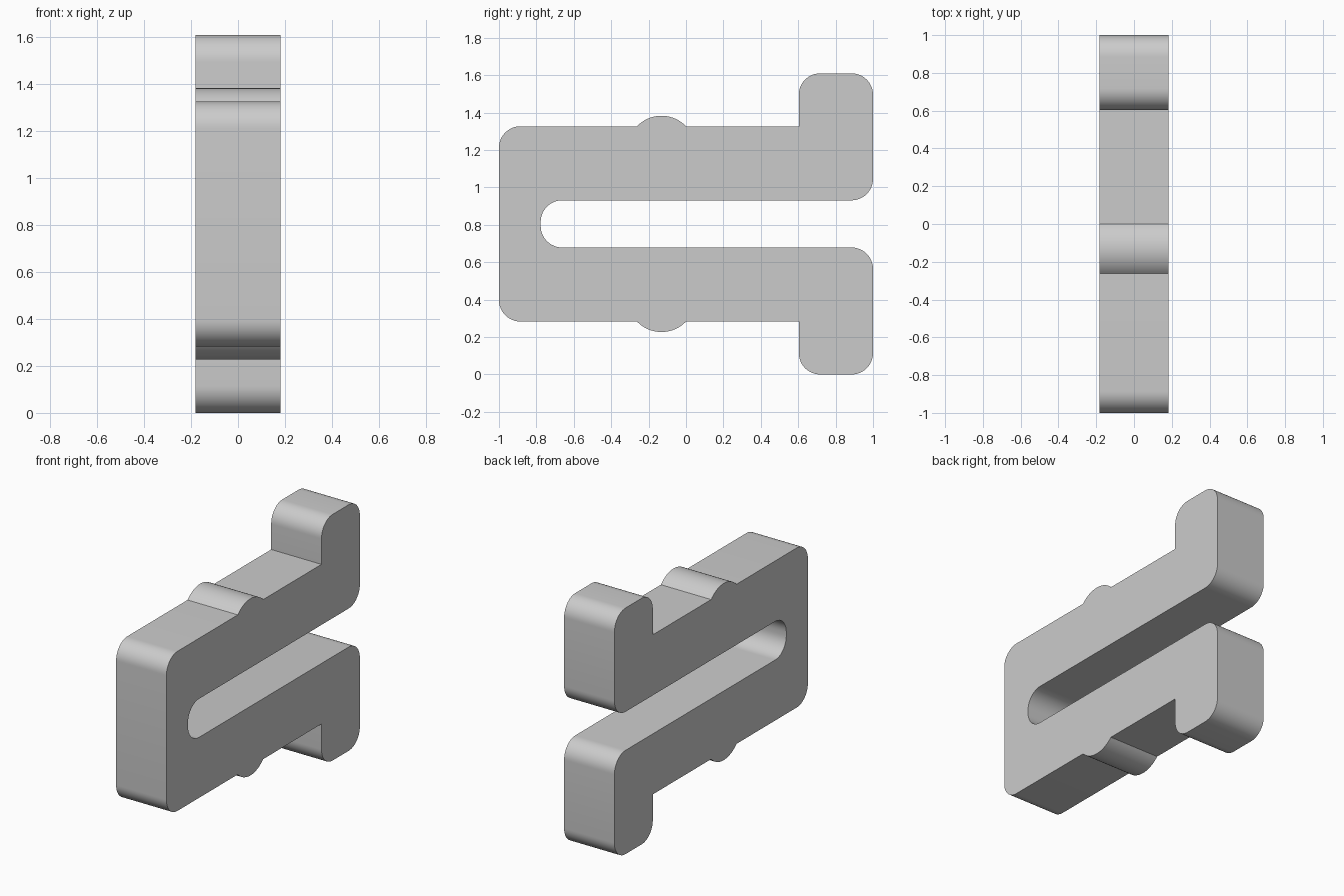
import bpy, bmesh
from math import pi, sin, cos, asin
from mathutils import Vector

if "Cube" in bpy.data.objects:
    bpy.data.objects.remove(bpy.data.objects["Cube"])

HALF_WIDTH = 0.182   # half thickness along x
MID_Z = 0.805        # mirror line of the two arms
RADIUS = 0.115       # corner rounding
STEPS = 12


def fillet(corner, d_in, d_out, r=RADIUS):
    """Quarter-round corner; d_in / d_out are travel directions before and after it."""
    c, a, b = Vector(corner), Vector(d_in), Vector(d_out)
    centre = c - a * r + b * r
    return [centre - b * r * cos(t) + a * r * sin(t)
            for t in (pi / 2 * i / STEPS for i in range(STEPS + 1))]


def bump(y0, y1, z, rise):
    """Shallow circular arc standing on a level edge."""
    h = (y1 - y0) / 2
    r = (h * h + rise * rise) / (2 * rise)
    a = asin(h / r)
    return [Vector(((y0 + y1) / 2 + r * sin(t), z + rise - r + r * cos(t)))
            for t in (-a + 2 * a * i / (2 * STEPS) for i in range(2 * STEPS + 1))]


L, R, U, D = (-1, 0), (1, 0), (0, 1), (0, -1)

# Upper arm outline (y, height above mid line), from the back wall to the slot end
upper = fillet((-1, 0.522), U, R)
upper += bump(-0.262, 0.0, 0.522, 0.056)
upper += [Vector((0.603, 0.522))]
upper += fillet((0.603, 0.805), U, R)
upper += fillet((1, 0.805), R, D)
upper += fillet((1, 0.126), D, L)
upper += fillet((-0.777, 0.126), L, D)

# Lower arm is the mirror image
outline = upper + [Vector((p.x, -p.y)) for p in reversed(upper)]

# Extrude the outline across the width
bm = bmesh.new()
face = bm.faces.new([bm.verts.new((-HALF_WIDTH, p.x, MID_Z + p.y)) for p in outline])
ext = bmesh.ops.extrude_face_region(bm, geom=[face], use_keep_orig=True)
moved = [g for g in ext["geom"] if isinstance(g, bmesh.types.BMVert)]
bmesh.ops.translate(bm, verts=moved, vec=(2 * HALF_WIDTH, 0, 0))
bmesh.ops.recalc_face_normals(bm, faces=bm.faces)
mesh = bpy.data.meshes.new("spring_clip")
bm.to_mesh(mesh)
bm.free()

clip = bpy.data.objects.new("spring_clip", mesh)
bpy.context.collection.objects.link(clip)
bpy.context.view_layer.objects.active = clip
clip.select_set(True)
bpy.ops.object.shade_smooth_by_angle()
